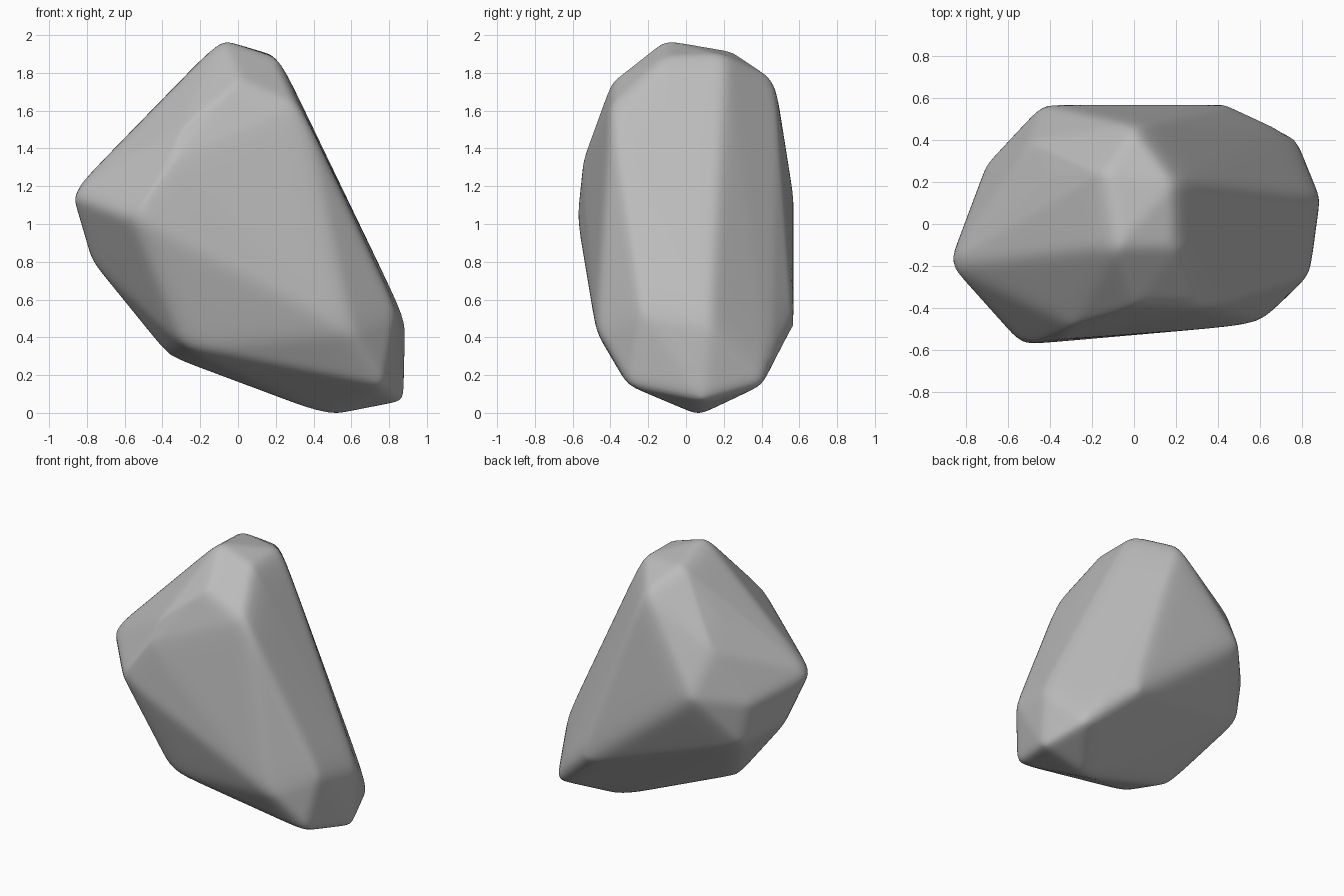
import bpy
import bmesh
from mathutils import Vector

if "Cube" in bpy.data.objects:
    bpy.data.objects.remove(bpy.data.objects["Cube"], do_unlink=True)

# Corners of the rock, grouped by the region they shape
CROWN = [(-.09, -.11, 2), (.22, -.11, 1.9), (.21, .21, 1.91), (-.15, .24, 1.94)]
SHOULDERS = [(.01, -.39, 1.78), (.34, -.4, 1.63), (.01, .48, 1.78),
             (-.4, .22, 1.65), (-.49, .4, 1.46), (-.3, -.48, 1.53)]
WAIST = [(-.34, -.55, 1.34), (-.55, -.58, 1.05), (-.89, -.2, 1.18),
         (-.71, .28, 1.07), (-.43, .58, 1.15)]
UNDERSIDE = [(-.79, -.06, .84), (-.65, .3, .75), (-.36, -.09, .31), (-.28, -.4, .37)]
FOOT = [(.84, -.24, .57), (.89, .13, .51), (.48, .58, .43), (.59, -.48, .45),
        (.76, .45, .18), (.77, -.31, .16), (.88, .09, .08), (.47, .07, 0)]


def stone_material():
    """One plain matte grey for the whole rock."""
    material = bpy.data.materials.new("stone grey")
    material.use_nodes = True
    colour = (.5, .5, .5, 1)
    material.diffuse_color = colour
    shader = material.node_tree.nodes["Principled BSDF"]
    shader.inputs["Base Color"].default_value = colour
    shader.inputs["Roughness"].default_value = .9
    return material


def relax(verts, factor, rounds):
    """Move each vertex towards the average of its neighbours."""
    for _ in range(rounds):
        targets = []
        for vert in verts:
            near = [edge.other_vert(vert).co for edge in vert.link_edges]
            average = sum(near, Vector()) / len(near)
            targets.append(vert.co.lerp(average, factor))
        for vert, target in zip(verts, targets):
            vert.co = target


def build_rock():
    bm = bmesh.new()
    for corner in CROWN + SHOULDERS + WAIST + UNDERSIDE + FOOT:
        bm.verts.new(corner)

    # Faceted body
    hull = bmesh.ops.convex_hull(bm, input=bm.verts[:])
    loose = set(hull["geom_interior"] + hull["geom_unused"])
    bmesh.ops.delete(bm, geom=[g for g in loose if isinstance(g, bmesh.types.BMVert)],
                     context="VERTS")
    pinned = set(bm.verts)

    # Worn edges: corners stay proud while the ridges between them sink
    bmesh.ops.subdivide_edges(bm, edges=bm.edges[:], cuts=15, use_grid_fill=True)
    bmesh.ops.triangulate(bm, faces=bm.faces[:])
    relax([v for v in bm.verts if v not in pinned], .5, 6)
    relax(bm.verts[:], .3, 1)
    bmesh.ops.recalc_face_normals(bm, faces=bm.faces[:])

    # Stand the rock on the ground
    lowest = min(v.co.z for v in bm.verts)
    for vert in bm.verts:
        vert.co.z -= lowest

    mesh = bpy.data.meshes.new("rock")
    bm.to_mesh(mesh)
    bm.free()
    mesh.materials.append(stone_material())
    for face in mesh.polygons:
        face.use_smooth = True
    rock = bpy.data.objects.new("rock", mesh)
    bpy.context.collection.objects.link(rock)


build_rock()
